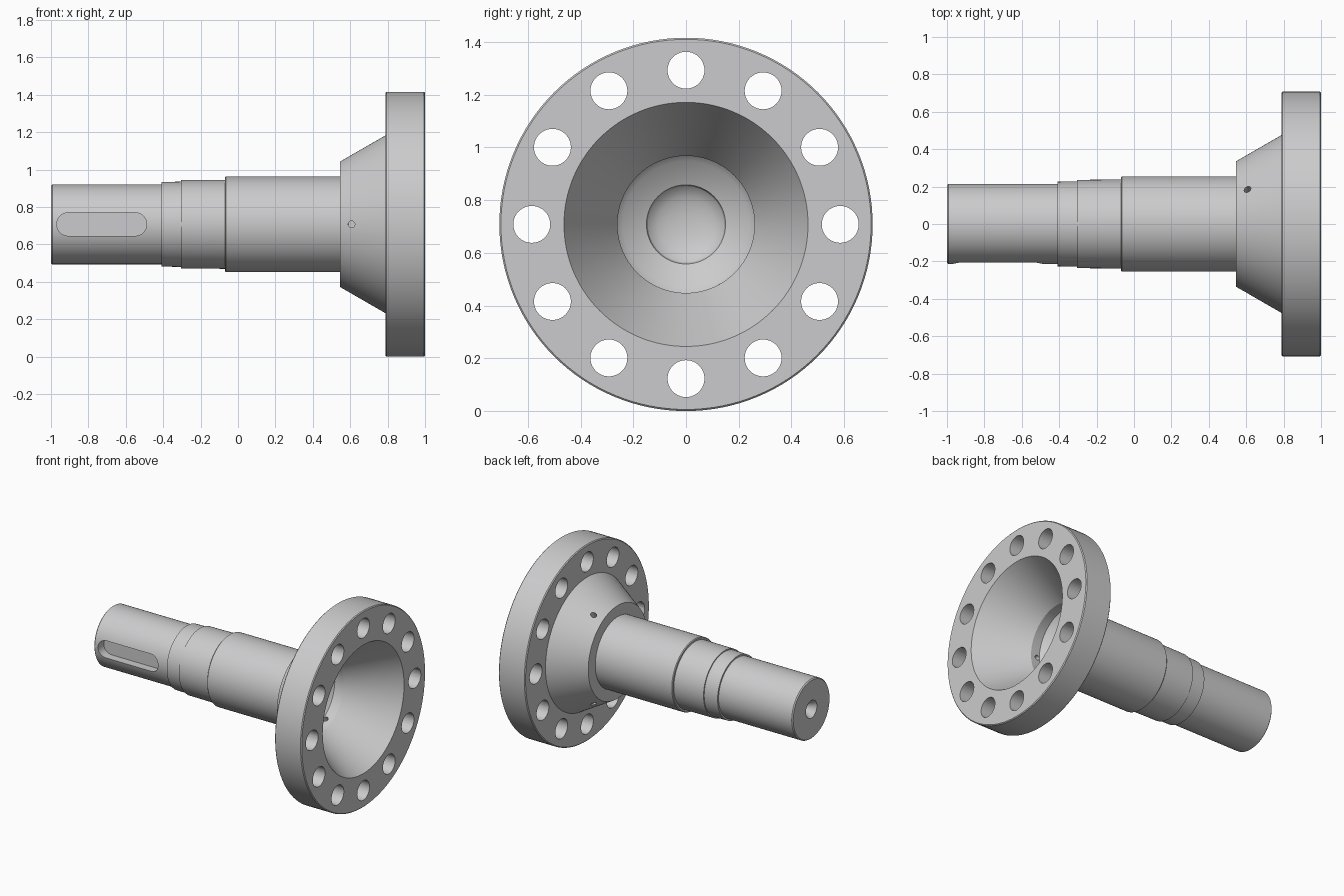
import bpy, bmesh, math
from mathutils import Vector, Matrix

if "Cube" in bpy.data.objects:
    bpy.data.objects.remove(bpy.data.objects["Cube"])

AXIS_Z = 0.708      # height of the shaft axis
SEGMENTS = 128

steel = bpy.data.materials.new("steel grey")
steel.diffuse_color = (0.6, 0.6, 0.61, 1)
steel.use_nodes = True
steel.node_tree.nodes["Principled BSDF"].inputs["Base Color"].default_value = steel.diffuse_color


def finish(bm, name):
    bmesh.ops.recalc_face_normals(bm, faces=bm.faces)
    mesh = bpy.data.meshes.new(name)
    bm.to_mesh(mesh)
    bm.free()
    mesh.materials.append(steel)
    obj = bpy.data.objects.new(name, mesh)
    bpy.context.collection.objects.link(obj)
    obj.location.z = AXIS_Z
    return obj


def lathe(name, profile):
    """Spin (x, radius) points around the X axis."""
    bm = bmesh.new()
    verts = [bm.verts.new((x, 0, r)) for x, r in profile]
    edges = [bm.edges.new(pair) for pair in zip(verts, verts[1:])]
    bmesh.ops.spin(bm, geom=verts + edges, cent=(0, 0, 0), axis=(1, 0, 0),
                   angle=2 * math.pi, steps=SEGMENTS, use_merge=False)
    bmesh.ops.remove_doubles(bm, verts=bm.verts, dist=1e-5)
    return finish(bm, name)


def add_rod(bm, start, end, radius, sides):
    """Closed cylinder between two points."""
    start, end = Vector(start), Vector(end)
    d = end - start
    m = Matrix.Translation((start + end) / 2) @ d.to_track_quat('Z', 'Y').to_matrix().to_4x4()
    bmesh.ops.create_cone(bm, cap_ends=True, segments=sides, radius1=radius,
                          radius2=radius, depth=d.length, matrix=m)


def cut(target, cutter):
    cutter.hide_render = True
    cutter.hide_viewport = False
    mod = target.modifiers.new(cutter.name, 'BOOLEAN')
    mod.operation, mod.solver, mod.object = 'DIFFERENCE', 'EXACT', cutter
    bpy.context.view_layer.objects.active = target
    bpy.ops.object.modifier_apply(modifier=mod.name)
    bpy.data.objects.remove(cutter)


# Stepped shaft, cone hub, flange and hollow bowl in one turned profile
dome = [(0.53 - 0.06 * math.sin(a), 0.15 * math.cos(a))
        for a in (math.radians(15 * i) for i in range(6))]
shaft = lathe("flanged_shaft", [
    (-0.82, 0), (-0.86, 0.035), (-0.95, 0.035), (-1.0, 0.063),     # centre drilling
    (-1.0, 0.207), (-0.993, 0.214), (-0.41, 0.214),
    (-0.41, 0.226), (-0.305, 0.228), (-0.305, 0.236), (-0.07, 0.238),
    (-0.07, 0.25), (-0.065, 0.255), (0.545, 0.255),
    (0.545, 0.335), (0.788, 0.475),                                # cone hub
    (0.788, 0.702), (0.794, 0.708), (0.994, 0.708), (1.0, 0.702),  # flange
    (1.0, 0.463), (0.66, 0.26), (0.59, 0.26), (0.57, 0.24),        # bowl
    *dome, (0.47, 0)])

# Ring of twelve bolt holes
bm = bmesh.new()
for i in range(12):
    a = math.radians(30 * i)
    y, z = 0.585 * math.sin(a), 0.585 * math.cos(a)
    add_rod(bm, (0.7, y, z), (1.1, y, z), 0.07, 40)
cut(shaft, finish(bm, "bolt_hole_cutter"))

# Three radial drain holes through the hub
bm = bmesh.new()
for deg in (-90, 30, 150):
    a = math.radians(deg)
    s, c = math.sin(a), math.cos(a)
    add_rod(bm, (0.607, 0.2 * s, 0.2 * c), (0.607, 0.5 * s, 0.5 * c), 0.018, 20)
cut(shaft, finish(bm, "drain_hole_cutter"))

# Round-ended key slot on the front of the shaft
bm = bmesh.new()
outline = []
for cx, first in ((-0.55, -90), (-0.907, 90)):
    for i in range(17):
        a = math.radians(first + 180 * i / 16)
        outline.append(bm.verts.new((cx + 0.062 * math.cos(a), -0.145, 0.062 * math.sin(a))))
face = bm.faces.new(outline)
top = bmesh.ops.extrude_face_region(bm, geom=[face])["geom"]
bmesh.ops.translate(bm, vec=(0, -0.15, 0),
                    verts=[g for g in top if isinstance(g, bmesh.types.BMVert)])
cut(shaft, finish(bm, "key_slot_cutter"))

# Smooth turned surfaces with crisp steps
bpy.ops.object.select_all(action='DESELECT')
shaft.select_set(True)
bpy.context.view_layer.objects.active = shaft
bpy.ops.object.shade_smooth_by_angle(angle=math.radians(25))
